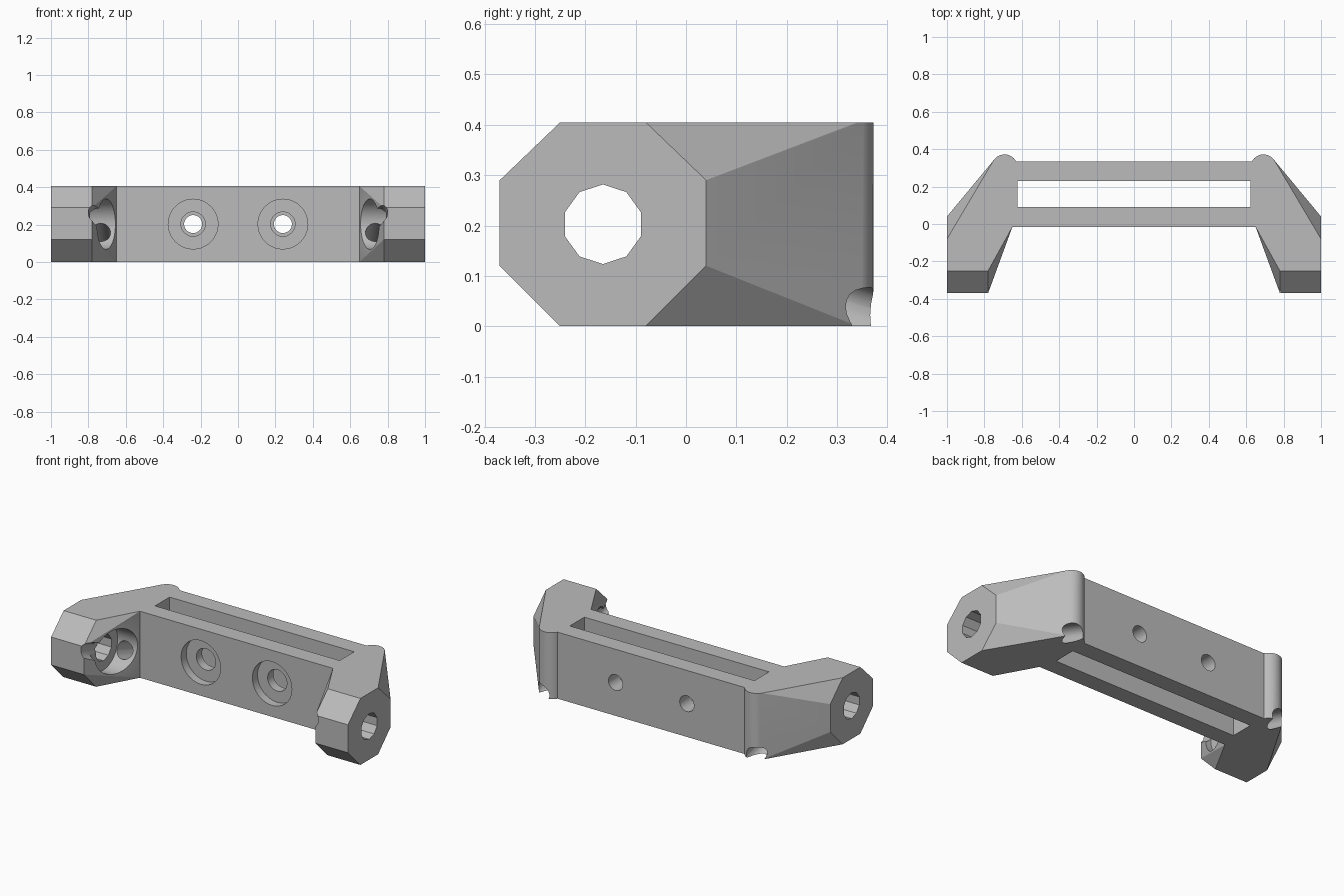
import bpy, bmesh
from math import pi, cos, sin
from mathutils import Vector, Matrix

if "Cube" in bpy.data.objects:
    bpy.data.objects.remove(bpy.data.objects["Cube"], do_unlink=True)

H = 0.405          # overall height
MID = H / 2
PIVOT_Y = -0.165   # centre line of the end bosses

grey = bpy.data.materials.new("plain grey")
grey.use_nodes = True
grey.diffuse_color = (0.5, 0.5, 0.5, 1)
grey.node_tree.nodes["Principled BSDF"].inputs["Base Color"].default_value = (0.5, 0.5, 0.5, 1)


def add_object(name, bm):
    bmesh.ops.recalc_face_normals(bm, faces=bm.faces)
    mesh = bpy.data.meshes.new(name)
    bm.to_mesh(mesh)
    bm.free()
    mesh.materials.append(grey)
    obj = bpy.data.objects.new(name, mesh)
    bpy.context.collection.objects.link(obj)
    return obj


def box(name, lo, hi):
    lo, hi = Vector(lo), Vector(hi)
    bm = bmesh.new()
    bmesh.ops.create_cube(bm, size=1, matrix=Matrix.Translation((lo + hi) / 2)
                          @ Matrix.Diagonal((*(hi - lo), 1)))
    return add_object(name, bm)


def rod(name, start, end, radius, sides=40):
    start, end = Vector(start), Vector(end)
    axis = end - start
    turn = axis.to_track_quat('Z', 'Y').to_matrix().to_4x4()
    bm = bmesh.new()
    bmesh.ops.create_cone(bm, cap_ends=True, segments=sides, radius1=radius, radius2=radius,
                          depth=axis.length, matrix=Matrix.Translation((start + end) / 2) @ turn)
    return add_object(name, bm)


def hull(name, points):
    bm = bmesh.new()
    for p in points:
        bm.verts.new(p)
    result = bmesh.ops.convex_hull(bm, input=bm.verts)
    loose = {g for g in result["geom_interior"] + result["geom_unused"]
             if isinstance(g, bmesh.types.BMVert)}
    bmesh.ops.delete(bm, geom=list(loose), context='VERTS')
    bmesh.ops.dissolve_limit(bm, angle_limit=0.01, verts=bm.verts, edges=bm.edges)
    return add_object(name, bm)


def combine(target, tool, operation):
    tool.hide_render = True
    mod = target.modifiers.new(operation.lower(), 'BOOLEAN')
    mod.operation, mod.object, mod.solver = operation, tool, 'EXACT'
    bpy.context.view_layer.objects.active = target
    bpy.ops.object.modifier_apply(modifier=mod.name)
    bpy.data.objects.remove(tool, do_unlink=True)


# Central bar
bracket = box("bracket_body", (-0.66, -0.015, 0), (0.66, 0.335, H))

# Angled arms: octagonal boss blended into a round rear post
octagon = [(-0.25, 0), (-0.08, 0), (0.04, 0.12), (0.04, 0.29),
           (-0.08, H), (-0.25, H), (-0.37, 0.29), (-0.37, 0.12)]
for side in (-1, 1):
    points = [(side * x, y, z) for x in (0.78, 1) for y, z in octagon]
    for z in (0, H):
        points.append((side * 0.65, -0.015, z))
        for i in range(32):
            a = 2 * pi * i / 32
            points.append((side * (0.692 + 0.07 * cos(a)), 0.302 + 0.07 * sin(a), z))
    combine(bracket, hull("arm", points), 'UNION')

# Long slot through the bar
combine(bracket, box("slot_cutter", (-0.622, 0.09, -0.1), (0.622, 0.23, H + 0.1)), 'DIFFERENCE')

for s in (-1, 1):
    # Screw holes with counterbores on the front
    x = s * 0.24
    for y0, y1, r in ((-0.1, 0.035, 0.133), (0, 0.15, 0.065), (0.15, 0.45, 0.048)):
        combine(bracket, rod("screw_cutter", (x, y0, MID), (x, y1, MID), r), 'DIFFERENCE')
    # Decagonal bore through each boss, with a vertex at the top
    bore = [(s * px, PIVOT_Y + 0.079 * sin(i * pi / 5), MID + 0.079 * cos(i * pi / 5))
            for px in (0.6, 1.1) for i in range(10)]
    combine(bracket, hull("bore_cutter", bore), 'DIFFERENCE')
    # Round recess on the inner side of each boss
    combine(bracket, rod("recess_cutter", (s * 0.5, PIVOT_Y, MID), (s * 0.79, PIVOT_Y, MID), 0.135),
            'DIFFERENCE')
    # Sloping channel leaving at the lower rear corner
    combine(bracket, rod("channel_cutter", (s * 0.752, -0.45, 0.29), (s * 0.712, 0.45, -0.005), 0.052, 24),
            'DIFFERENCE')

# Smooth the rounded areas, keep edges sharp
bpy.ops.object.select_all(action='DESELECT')
bracket.select_set(True)
bpy.context.view_layer.objects.active = bracket
bpy.ops.object.shade_smooth_by_angle(angle=pi / 7)
